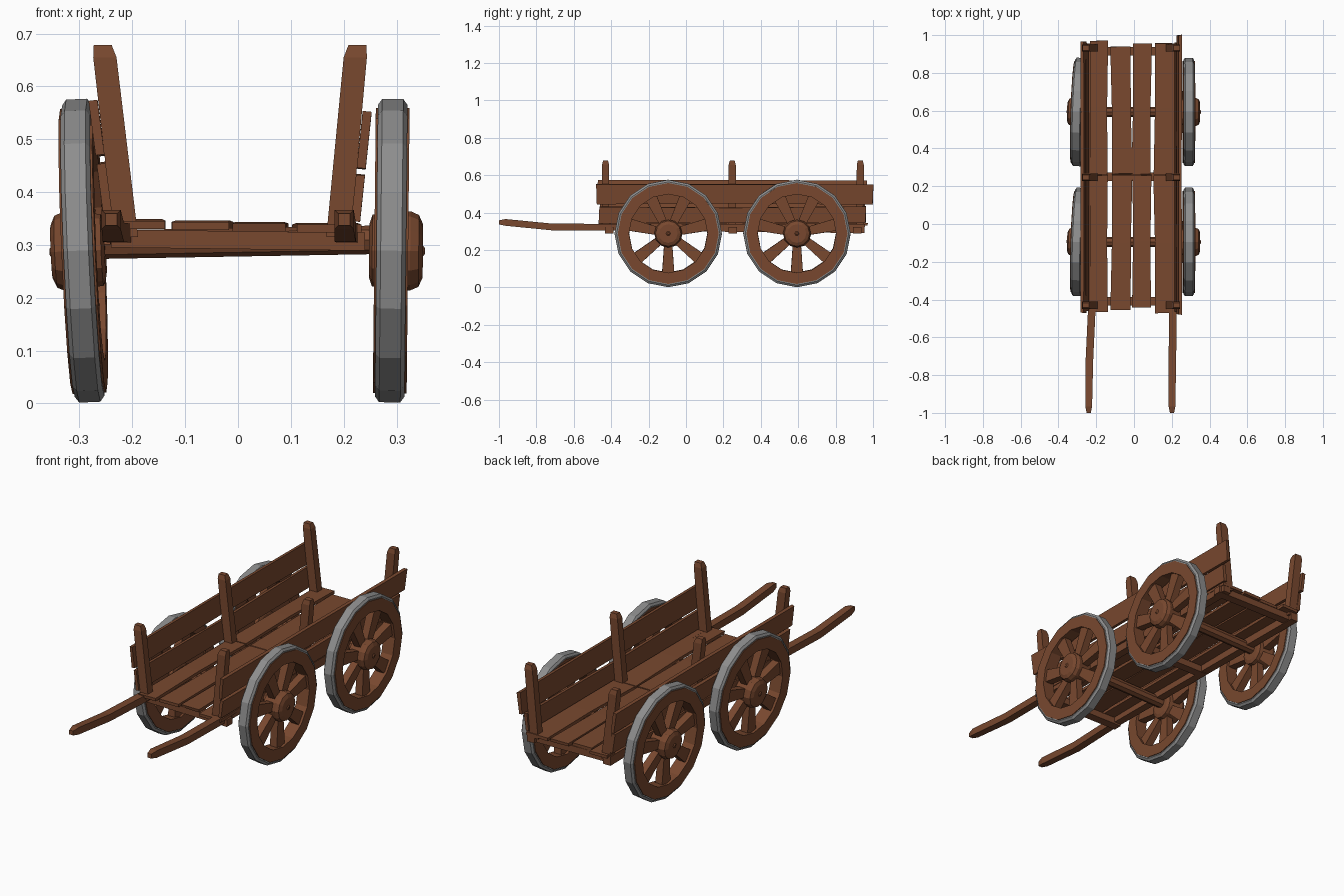
import bpy, bmesh, math, random
from mathutils import Vector, Matrix

if "Cube" in bpy.data.objects:
    bpy.data.objects.remove(bpy.data.objects["Cube"])

random.seed(4)


def material(name, rgb):
    m = bpy.data.materials.new(name)
    m.diffuse_color = (*rgb, 1)
    m.use_nodes = True
    m.node_tree.nodes["Principled BSDF"].inputs["Base Color"].default_value = m.diffuse_color
    return m


WOOD = material("brown wood", (0.19, 0.065, 0.028))
IRON = material("grey iron", (0.27, 0.27, 0.27))


def finish(name, bm, mat, matrix=None):
    bmesh.ops.recalc_face_normals(bm, faces=bm.faces)
    mesh = bpy.data.meshes.new(name)
    bm.to_mesh(mesh)
    bm.free()
    mesh.materials.append(mat)
    ob = bpy.data.objects.new(name, mesh)
    bpy.context.collection.objects.link(ob)
    if matrix:
        ob.matrix_world = matrix
    return ob


def loft(name, sections, axis="y", lean=0.0, jitter=0.0, matrix=None):
    """Four-sided beam through sections (centre, size a, size b)."""
    bm = bmesh.new()
    rings = []
    for c, a, b in sections:
        ring = []
        for sa, sb in ((-1, -1), (1, -1), (1, 1), (-1, 1)):
            u, v = sa * a / 2, sb * b / 2
            if axis == "y":      # a across, b up, leaned about y
                off = Vector((u * math.cos(lean) + v * math.sin(lean), 0,
                              v * math.cos(lean) - u * math.sin(lean)))
                off.y += random.uniform(-jitter, jitter)
            elif axis == "z":    # a along x, b along y
                off = Vector((u, v, 0))
            else:                # a along y, b along z
                off = Vector((0, u, v))
            ring.append(bm.verts.new(Vector(c) + off))
        rings.append(ring)
    for r, s in zip(rings, rings[1:]):
        for i in range(4):
            j = (i + 1) % 4
            bm.faces.new((r[i], r[j], s[j], s[i]))
    bm.faces.new(rings[0])
    bm.faces.new(rings[-1])
    return finish(name, bm, WOOD, matrix)


def lathe(name, profile, sides, mat, matrix, closed):
    """Turn a profile of (x, radius) about the x axis."""
    bm = bmesh.new()
    rings = []
    for k in range(sides):
        t = 2 * math.pi * k / sides
        rings.append([bm.verts.new((x, r * math.cos(t), r * math.sin(t)))
                      for x, r in profile])
    n = len(profile)
    for k in range(sides):
        r, s = rings[k], rings[(k + 1) % sides]
        for i in range(n if closed else n - 1):
            j = (i + 1) % n
            bm.faces.new((r[i], r[j], s[j], s[i]))
    if not closed:
        bm.faces.new([r[0] for r in rings])
        bm.faces.new([r[-1] for r in rings])
    return finish(name, bm, mat, matrix)


# Wheels: iron tyre, wooden rim, hub with pin, seven spokes
TYRE = [(-.028, .266), (-.028, .276), (-.020, .287), (.020, .287), (.028, .276), (.028, .266)]
RIM = [(-.032, .210), (-.032, .270), (.032, .270), (.032, .210)]
HUB = [(-.042, .050), (-.036, .068), (.036, .075), (.052, .068), (.060, .050)]
PIN = [(.055, .020), (.064, .006)]


def wheel(side, label, x, y, camber, toe):
    m = (Matrix.Translation((x, y, .289)) @ Matrix.Rotation(toe, 4, "Z")
         @ Matrix.Rotation(camber, 4, "Y") @ Matrix.Scale(side, 4, (1, 0, 0)))
    lathe(label + "_tyre", TYRE, 16, IRON, m, True)
    lathe(label + "_rim", RIM, 16, WOOD, m, True)
    lathe(label + "_hub", HUB, 12, WOOD, m, False)
    lathe(label + "_hub_pin", PIN, 6, WOOD, m, False)
    for k in range(7):
        spin = m @ Matrix.Rotation(2 * math.pi * k / 7 + math.pi, 4, "X")
        loft(label + "_spoke", [((0, 0, .05), .036, .042), ((0, 0, .22), .040, .066)],
             "z", matrix=spin)


for y, label in ((-.095, "front"), (.593, "rear")):
    wheel(-1, label + "_left_wheel", -.293, y, math.radians(-2.5), math.radians(-2))
    wheel(1, label + "_right_wheel", .290, y, math.radians(.6), 0)
    # Axle
    m = Matrix.Translation((0, y, .305)) @ Matrix.Rotation(math.radians(-1), 4, "Y")
    lathe(label + "_axle", [(-.27, .027), (.27, .027)], 8, WOOD, m, False)

# Cross beams below the floor
for y in (-.41, .25, .915):
    loft("cross_beam", [((-.24, y, .312), .045, .034), ((.24, y, .306), .045, .034)], "x")

# Long side rails that continue forward as pulling shafts
for s, x in ((-1, -.222), (1, .207)):
    loft("shaft_rail", [
        ((x - .018 if s < 0 else x - .006, -1.0, .348), .022, .022),
        ((x - .018 if s < 0 else x - .006, -.965, .348), .036, .036),
        ((x - .014 if s < 0 else x - .004, -.72, .324), .040, .036),
        ((x, -.42, .322), .040, .036),
        ((x, .955, .314), .042, .046)])

# Floor planks: four columns, each in two lengths
COLUMNS = [(-.186, .095, -.465, .97, .338), (-.067, .108, -.455, .94, .336),
           (.041, .100, -.440, .955, .333), (.168, .122, -.470, .955, .331)]
for cx, w, y0, y1, z in COLUMNS:
    for a, b in ((y0, .258), (.264, y1)):
        d = random.uniform(-.005, .005)
        mid = (a + b) / 2
        loft("floor_plank", [((cx + d, a, z), w, .015),
                             ((cx, mid, z + .003), w - .008, .015),
                             ((cx - d, b, z), w, .015)], jitter=.003)

# Leaning posts and the side boards nailed to their outer faces
for s in (-1, 1):
    label = "left" if s < 0 else "right"
    foot, top = (-.212, -.256) if s < 0 else (.190, .226)
    lean = math.atan2(top - foot, .34)
    for y in (-.43, .247, .932):
        loft(label + "_post", [((foot, y, .315), .046, .040),
                               ((top - .004 * s, y, .655), .044, .038),
                               ((top, y, .678), .034, .026)], "z")

    def board(name, z, h, y0, y1, dz):
        x = foot + (top - foot) * (z - .33) / .34 + s * .031
        mid = (y0 + y1) / 2
        loft(label + name, [((x, y0, z), .017, h),
                            ((x, mid, z + dz), .017, h - .006),
                            ((x, y1, z - dz), .017, h)], lean=lean, jitter=.003)

    if s > 0:
        board("_upper_board", .499, .108, -.478, 1.0, .002)
        board("_lower_board", .388, .088, -.465, .96, -.002)
    else:
        board("_upper_board", .522, .104, -.470, .965, .003)
        board("_lower_board", .404, .100, -.460, .955, -.003)
